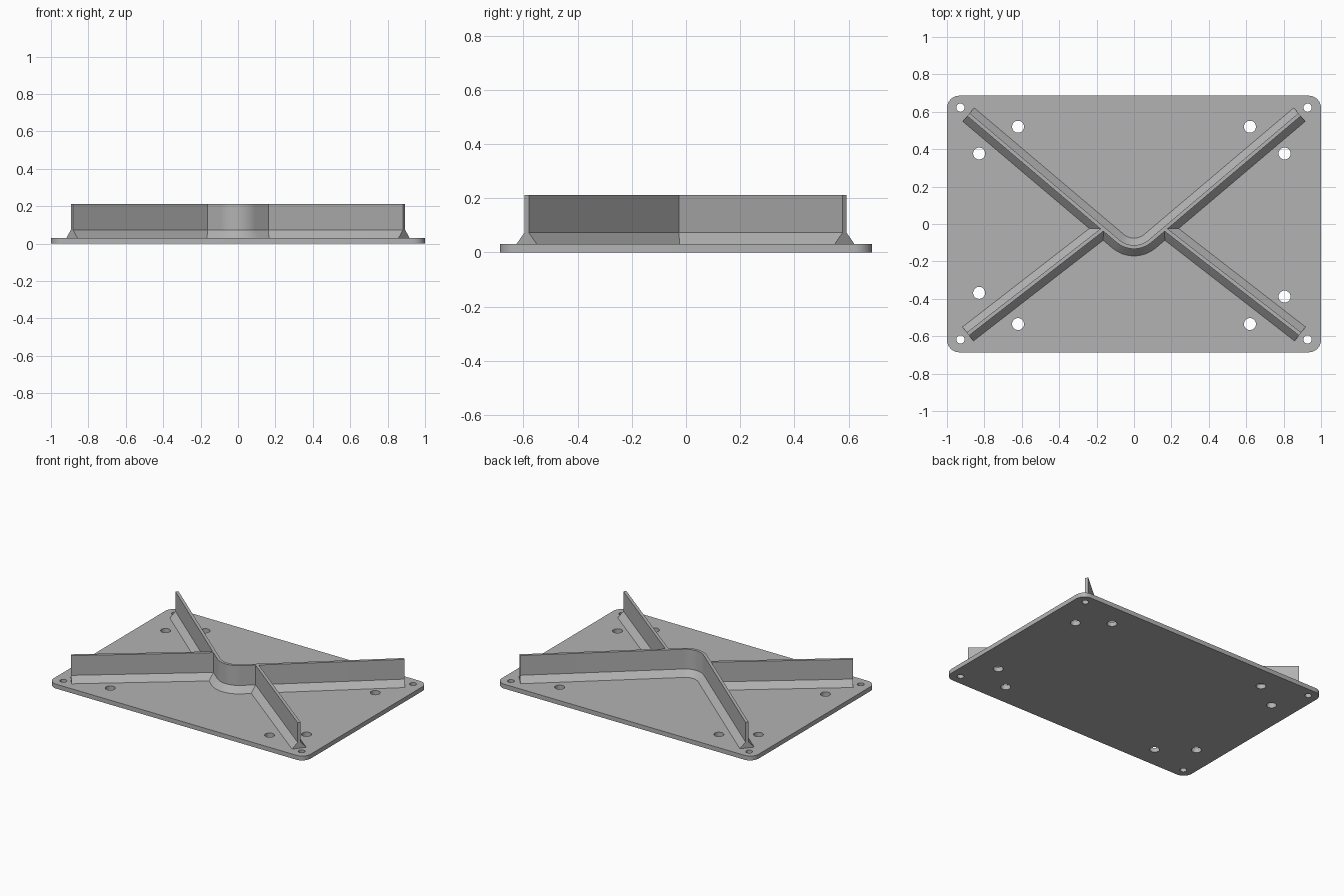
import bpy, bmesh
from math import sin, cos, pi, atan2, radians
from mathutils import Vector

cube = bpy.data.objects.get("Cube")
if cube:
    bpy.data.objects.remove(cube, do_unlink=True)

PLATE_TOP, RIB_TOP = 0.031, 0.212
HALF_X, HALF_Y, CORNER = 1.0, 0.686, 0.066

grey = bpy.data.materials.new("light grey")
grey.use_nodes = True
colour = (0.45, 0.45, 0.45, 1)
grey.diffuse_color = colour
grey.node_tree.nodes["Principled BSDF"].inputs["Base Color"].default_value = colour


def finish(name, bm):
    bmesh.ops.recalc_face_normals(bm, faces=bm.faces)
    mesh = bpy.data.meshes.new(name)
    bm.to_mesh(mesh)
    bm.free()
    obj = bpy.data.objects.new(name, mesh)
    bpy.context.collection.objects.link(obj)
    mesh.materials.append(grey)
    return obj


def prism(bm, outline, z0, z1):
    """Extrude a flat outline from z0 to z1."""
    face = bm.faces.new([bm.verts.new((x, y, z0)) for x, y in outline])
    top = bmesh.ops.extrude_face_region(bm, geom=[face])["geom"]
    verts = [v for v in top if isinstance(v, bmesh.types.BMVert)]
    bmesh.ops.translate(bm, vec=(0, 0, z1 - z0), verts=verts)


def arc(cx, cy, r, a0, a1, n):
    return [(cx + r * cos(a0 + (a1 - a0) * i / n), cy + r * sin(a0 + (a1 - a0) * i / n))
            for i in range(n + 1)]


def smooth(obj):
    bpy.ops.object.select_all(action='DESELECT')
    obj.select_set(True)
    bpy.context.view_layer.objects.active = obj
    bpy.ops.object.shade_smooth_by_angle(angle=radians(30))


def sweep(name, path):
    """Sweep the rib section (thin wall on a chamfered foot) along a flat path."""
    section = [(-0.0475, 0.02), (-0.0475, PLATE_TOP), (-0.01, 0.073), (-0.01, RIB_TOP)]
    section += [(-o, z) for o, z in reversed(section)]
    pts = [Vector(p) for p in path]
    bm = bmesh.new()
    rings = []
    for i, p in enumerate(pts):
        d = (pts[min(i + 1, len(pts) - 1)] - pts[max(i - 1, 0)]).normalized()
        side = Vector((-d.y, d.x))
        rings.append([bm.verts.new((p.x + side.x * o, p.y + side.y * o, z)) for o, z in section])
    n = len(section)
    for a, b in zip(rings, rings[1:]):
        for k in range(n):
            bm.faces.new((a[k], a[(k + 1) % n], b[(k + 1) % n], b[k]))
    bm.faces.new(rings[0])
    bm.faces.new(rings[-1])
    obj = finish(name, bm)
    smooth(obj)


# Base plate with rounded corners
outline = []
for sx, sy, a in ((1, 1, 0), (-1, 1, pi / 2), (-1, -1, pi), (1, -1, 1.5 * pi)):
    outline += arc(sx * (HALF_X - CORNER), sy * (HALF_Y - CORNER), CORNER, a, a + pi / 2, 10)
bm = bmesh.new()
prism(bm, outline, 0, PLATE_TOP)
plate = finish("base_plate", bm)

# Screw holes: small ones in the corners, larger ones further in
holes = [(sx * 0.928, y, 0.022) for sx in (-1, 1) for y in (0.622, -0.617)]
holes += [(sx * 0.62, y, 0.032) for sx in (-1, 1) for y in (0.52, -0.535)]
holes += [(-0.828, 0.377, 0.032), (0.805, 0.377, 0.032),
          (-0.828, -0.368, 0.032), (0.805, -0.388, 0.032)]
bm = bmesh.new()
for x, y, r in holes:
    prism(bm, arc(x, y, r, 0, 2 * pi, 32)[:-1], -0.05, 0.1)
cutter = finish("hole_cutter", bm)
cutter.hide_render = True

cut = plate.modifiers.new("holes", 'BOOLEAN')
cut.operation, cut.solver, cut.object = 'DIFFERENCE', 'EXACT', cutter
bpy.context.view_layer.objects.active = plate
bpy.ops.object.modifier_apply(modifier=cut.name)
bpy.data.objects.remove(cutter, do_unlink=True)
smooth(plate)

# Long rib: two back arms joined by a rounded bend at the centre
end = (0.885, 0.585)
slope = atan2(0.749, 0.885)
bend = arc(0, 0.01, 0.133, -pi / 2 - slope, -pi / 2 + slope, 16)
sweep("back_rib", [(-end[0], end[1])] + bend + [end])

# Short front ribs that run into the long rib
for side, s in (("left", 1), ("right", -1)):
    sweep(side + "_front_rib", [(s * 0.888, -0.588), (s * 0.165, -0.027)])
